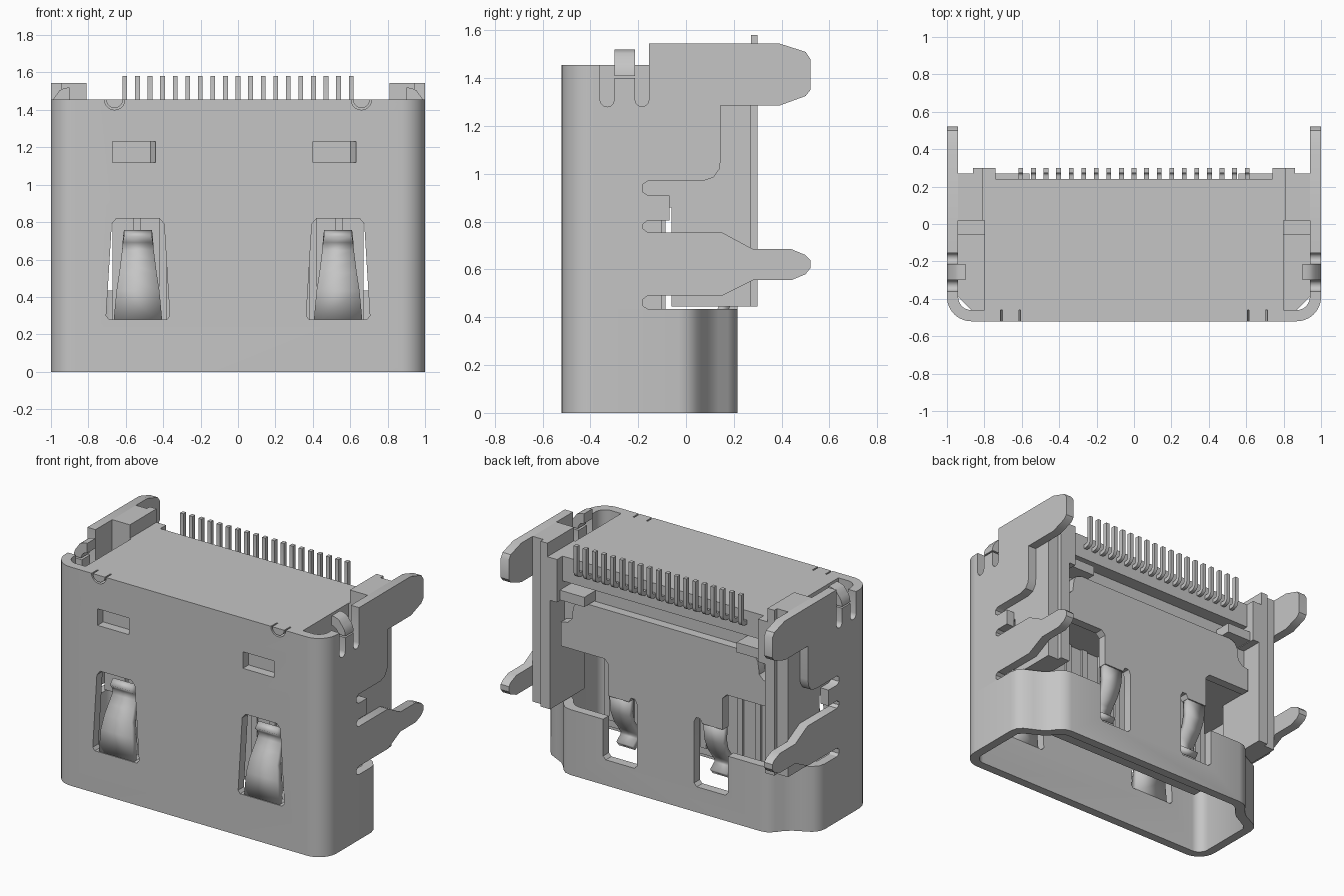
import bpy, bmesh, math

cube = bpy.data.objects.get("Cube")
if cube:
    bpy.data.objects.remove(cube, do_unlink=True)

grey = bpy.data.materials.new("light_grey")
grey.use_nodes = True
COL = (0.56, 0.56, 0.56, 1)
grey.diffuse_color = COL
grey.node_tree.nodes["Principled BSDF"].inputs["Base Color"].default_value = COL
parts = []


def finish(name, bm, mirror):
    bmesh.ops.recalc_face_normals(bm, faces=bm.faces)
    me = bpy.data.meshes.new(name)
    bm.to_mesh(me)
    bm.free()
    me.materials.append(grey)
    ob = bpy.data.objects.new(name, me)
    bpy.context.collection.objects.link(ob)
    if mirror:
        m = ob.modifiers.new("Mirror", 'MIRROR')
        m.use_mirror_merge = False
    parts.append(ob)
    return ob


def prism(name, pts, axis, a, b, mirror=False):
    """Extrude a 2D outline along an axis from a to b."""
    put = {'x': lambda p, d: (d, p[0], p[1]),
           'y': lambda p, d: (p[0], d, p[1]),
           'z': lambda p, d: (p[0], p[1], d)}[axis]
    bm = bmesh.new()
    lo = [bm.verts.new(put(p, a)) for p in pts]
    hi = [bm.verts.new(put(p, b)) for p in pts]
    bm.faces.new(lo)
    bm.faces.new(hi)
    n = len(pts)
    for i in range(n):
        j = (i + 1) % n
        bm.faces.new((lo[i], lo[j], hi[j], hi[i]))
    return finish(name, bm, mirror)


def box(name, x0, x1, y0, y1, z0, z1, mirror=False):
    return prism(name, [(x0, y0), (x1, y0), (x1, y1), (x0, y1)], 'z', z0, z1, mirror)


def ribbon(name, cx, path, thick):
    """Bent sheet-metal spring: path of (y, z, half width), mirrored."""
    bm = bmesh.new()
    rows = [[bm.verts.new((cx + s * w, y, z)) for s in (-1, 1)] for y, z, w in path]
    for p, q in zip(rows, rows[1:]):
        bm.faces.new((p[0], p[1], q[1], q[0]))
    ob = finish(name, bm, True)
    so = ob.modifiers.new("Thickness", 'SOLIDIFY')
    so.thickness = thick
    so.offset = 0
    return ob


def arc(cx, cy, r, a0, a1, n=10):
    return [(cx + r * math.cos(math.radians(a0 + (a1 - a0) * i / n)),
             cy + r * math.sin(math.radians(a0 + (a1 - a0) * i / n))) for i in range(n + 1)]


def sym(half):
    return half + [(-x, y) for x, y in reversed(half)]


def cut(ob, cutters):
    for c in cutters:
        c.hide_render = True
        m = ob.modifiers.new("Cut", 'BOOLEAN')
        m.operation = 'DIFFERENCE'
        m.solver = 'EXACT'
        m.object = c
        bpy.context.view_layer.objects.active = ob
        bpy.ops.object.modifier_apply(modifier=m.name)
        parts.remove(c)
        bpy.data.objects.remove(c, do_unlink=True)


TOP = 1.455

# Front wall of the metal shell with rounded corners
outer = sym(arc(0.87, -0.39, 0.13, 0, -90))
inner = sym(arc(0.87, -0.39, 0.07, 0, -90))
shell = prism("shell_front", outer + inner[::-1], 'z', 0, TOP)
spring_hole = [(0.365, 0.30), (0.38, 0.28), (0.69, 0.28), (0.705, 0.30),
               (0.675, 0.79), (0.65, 0.82), (0.42, 0.82), (0.395, 0.79)]
ring = arc(0.66, TOP, 0.055, 180, 360) + arc(0.66, TOP, 0.045, 360, 180)
ring = [(x, z + (0.01 if abs(z - TOP) < 1e-4 else 0)) for x, z in ring]
cut(shell, [prism("spring_cutter", spring_hole, 'y', -0.6, -0.43, True),
            prism("crimp_cutter", ring, 'y', -0.6, -0.43, True),
            box("window_cutter_a", -0.67, -0.44, -0.6, -0.43, 1.12, 1.23),
            box("window_cutter_b", 0.40, 0.63, -0.6, -0.43, 1.12, 1.23)])
for i, x in enumerate((-0.67, 0.40)):
    prism("window_lip_%d" % i, [(x + 0.2, -0.455), (x + 0.23, -0.455), (x + 0.23, -0.51)],
          'z', 1.12, 1.23)

# Lower rear collar, tapering towards the back
co = sym([(1, -0.39), (1, -0.03), (0.99, 0.01), (0.96, 0.045), (0.90, 0.075), (0.85, 0.10),
          (0.81, 0.135), (0.78, 0.175), (0.745, 0.205), (0.70, 0.215)])
ci = sym([(0.94, -0.39), (0.94, -0.04), (0.92, -0.01), (0.86, 0.025), (0.81, 0.05),
          (0.77, 0.085), (0.74, 0.125), (0.71, 0.148), (0.68, 0.155)])
collar = prism("shell_collar", co + ci[::-1], 'z', 0, 0.435)
notch = [(0.21, 0.6), (0.21, 0.19), (0.23, 0.17), (0.44, 0.17), (0.46, 0.19), (0.46, 0.6)]
cut(collar, [prism("notch_cutter", notch, 'y', 0.1, 0.3, True)])

# Side walls with two solder legs, slots and a short finger (y, z)
side = [(-0.39, 0.435), (-0.16, 0.435), (-0.18, 0.447), (-0.18, 0.475), (-0.16, 0.49),
        (0.15, 0.49), (0.28, 0.555), (0.44, 0.555), (0.50, 0.58), (0.52, 0.605), (0.52, 0.64),
        (0.50, 0.66), (0.44, 0.685), (0.28, 0.685), (0.15, 0.755),
        (-0.16, 0.755), (-0.18, 0.77), (-0.18, 0.79), (-0.16, 0.805),
        (-0.07, 0.805), (-0.07, 0.91), (-0.16, 0.91), (-0.182, 0.925), (-0.182, 0.955),
        (-0.16, 0.97), (0.07, 0.97), (0.115, 0.985), (0.14, 1.02), (0.145, 1.06),
        (0.145, 1.285), (0.39, 1.285), (0.50, 1.325), (0.52, 1.35), (0.52, 1.48), (0.50, 1.51),
        (0.39, 1.545), (-0.155, 1.545)]
side += arc(-0.184, 1.31, 0.029, 0, -180, 6) + [(-0.213, 1.40), (-0.30, 1.40)]
side += arc(-0.33, 1.31, 0.03, 0, -180, 6) + [(-0.36, TOP), (-0.39, TOP)]
prism("side_wall", side, 'x', 0.94, 1.0, True)

# Hooks folded inward over the top of the side walls
hook = arc(0.90, 1.41, 0.10, 0, 90, 8) + arc(0.90, 1.41, 0.045, 90, 0, 8)
hook = [(x, z + (0.01 if z > 1.49 else 0)) for x, z in hook]
prism("side_hook", hook, 'y', -0.30, -0.213, True)

# Rear plate, its lower tongue and side ears
plate = sym([(0.21, 0.43), (0.21, 0.60), (0.225, 0.63), (0.255, 0.63), (0.27, 0.60),
             (0.42, 0.60), (0.42, 0.81), (0.45, 0.84), (0.77, 0.84), (0.77, 1.0),
             (0.72, 1.01), (0.69, 1.04), (0.68, 1.12), (0.66, 1.155), (0.62, 1.17)])
prism("rear_plate", plate, 'y', 0.155, 0.215)

# Springs pressed out of the front and rear
ribbon("front_spring", 0.535,
       [(-0.49, 0.27, 0.13), (-0.49, 0.43, 0.115), (-0.475, 0.52, 0.10), (-0.445, 0.58, 0.092),
        (-0.415, 0.64, 0.085), (-0.41, 0.67, 0.083), (-0.425, 0.705, 0.08),
        (-0.46, 0.74, 0.075)], 0.05)
ribbon("rear_spring", 0.345,
       [(0.185, 0.62, 0.075), (0.18, 0.50, 0.068), (0.155, 0.43, 0.062), (0.11, 0.37, 0.06),
        (0.085, 0.33, 0.06), (0.09, 0.30, 0.06), (0.14, 0.26, 0.06)], 0.045)

# Insulating housing inside the shell
lower = sym([(0.80, 0.15), (0.80, -0.05), (0.94, -0.05), (0.94, -0.39), (0.87, -0.46)])
prism("housing_body", lower, 'z', 0.86, 1.25)
box("housing_top", -0.80, 0.80, -0.46, 0.15, 1.25, TOP)
box("housing_overhang", -0.75, 0.75, 0.15, 0.24, 1.29, TOP)
box("housing_shoulder", 0.74, 0.81, 0.02, 0.30, 1.17, TOP, True)
box("housing_rail", 0.56, 0.79, 0.15, 0.27, 1.175, 1.24, True)


def arm_outline(x0, y0):
    return [(x0, y0), (0.94, y0), (0.94, 0.27), (0.86, 0.27), (0.86, 0.30), (x0, 0.30)]


prism("housing_arm", arm_outline(0.79, -0.06), 'z', 0.445, 1.285, True)
prism("housing_arm_top", arm_outline(0.81, 0.02), 'z', 1.285, 1.545, True)

# Mating tongue with contact strips
box("tongue", -0.67, 0.67, -0.20, -0.10, 0.22, 0.90)
for i in range(19):
    x = (i - 9) * 0.0672
    y = (-0.215, -0.20) if i % 2 else (-0.10, -0.085)
    box("contact_%02d" % i, x - 0.02, x + 0.02, y[0], y[1], 0.27, 0.87)

# Nineteen solder pins bent upward behind the housing
pin = ([(0.20, 1.365)] + arc(0.26, 1.405, 0.04, -90, 0, 5) + [(0.30, 1.58), (0.272, 1.58)]
       + arc(0.257, 1.408, 0.015, 0, -90, 3) + [(0.20, 1.393)])
for i in range(19):
    x = (i - 9) * 0.0672
    prism("pin_%02d" % i, pin, 'x', x - 0.0125, x + 0.0125)

# Smooth shading on the bends, sharp edges kept
bpy.ops.object.select_all(action='DESELECT')
for ob in parts:
    ob.select_set(True)
bpy.context.view_layer.objects.active = parts[0]
bpy.ops.object.shade_smooth_by_angle(angle=math.radians(35))
